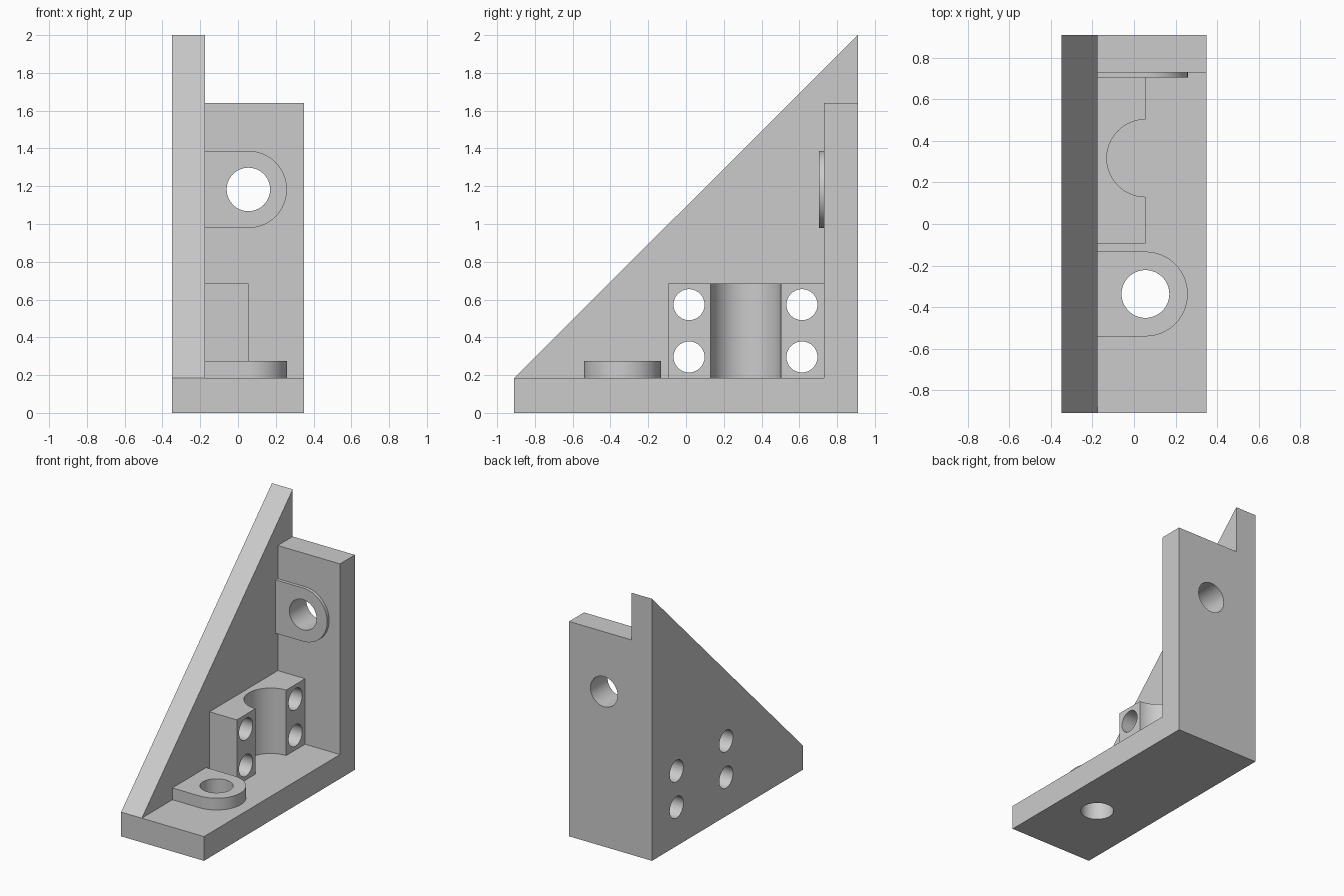
import bpy
import math
from mathutils import Matrix, Vector
import bmesh

cube = bpy.data.objects.get("Cube")
if cube:
    bpy.data.objects.remove(cube, do_unlink=True)

grey = bpy.data.materials.new("plain grey")
grey.use_nodes = True
grey.diffuse_color = (0.6, 0.6, 0.6, 1)
grey.node_tree.nodes["Principled BSDF"].inputs["Base Color"].default_value = (0.6, 0.6, 0.6, 1)

# Main dimensions
LEFT, RIGHT, WALL = -0.35, 0.35, -0.175
FRONT, BACK, BACK_IN = -0.91, 0.91, 0.73
FLOOR, TOP, BACK_TOP = 0.185, 2.0, 1.64
HOLE_X, FOOT_Y, BACK_HOLE_Z = 0.055, -0.337, 1.183


def prism(name, profile, depth):
    """Extrude a closed list of 3D points along the depth vector."""
    bm = bmesh.new()
    face = bm.faces.new([bm.verts.new(p) for p in profile])
    out = bmesh.ops.extrude_face_region(bm, geom=[face])
    moved = [v for v in out["geom"] if isinstance(v, bmesh.types.BMVert)]
    bmesh.ops.translate(bm, verts=moved, vec=Vector(depth))
    bmesh.ops.recalc_face_normals(bm, faces=bm.faces)
    mesh = bpy.data.meshes.new(name)
    bm.to_mesh(mesh)
    bm.free()
    mesh.materials.append(grey)
    obj = bpy.data.objects.new(name, mesh)
    bpy.context.collection.objects.link(obj)
    return obj


def box(name, x0, x1, y0, y1, z0, z1):
    return prism(name, [(x0, y0, z0), (x1, y0, z0), (x1, y1, z0), (x0, y1, z0)], (0, 0, z1 - z0))


def cylinder(name, centre, axis, radius, length):
    rot = Vector((0, 0, 1)).rotation_difference(Vector(axis)).to_matrix().to_4x4()
    place = Matrix.Translation(centre) @ rot
    ring = [place @ Vector((radius * math.cos(a), radius * math.sin(a), -length / 2))
            for a in (2 * math.pi * i / 64 for i in range(64))]
    return prism(name, ring, Vector(axis) * length)


def tab_outline(start, radius):
    """Straight tab with a rounded end, as flat (x, offset) pairs."""
    arc = [(HOLE_X + radius * math.cos(a), radius * math.sin(a))
           for a in (math.pi * (i / 32 - 0.5) for i in range(33))]
    return [(start, -radius)] + arc + [(start, radius)]


# Plates; neighbours overlap so that they fuse cleanly
bracket = box("angle_bracket", LEFT, RIGHT, FRONT, BACK, 0, FLOOR)
back_plate = box("back_plate", LEFT, RIGHT, BACK_IN, BACK, 0, BACK_TOP)
side_gusset = prism("side_gusset", [(LEFT, FRONT, 0), (LEFT, BACK, 0), (LEFT, BACK, TOP),
                                    (LEFT, FRONT, FLOOR)], (WALL - LEFT, 0, 0))

# Clamp block with a half-round channel
clamp_block = box("clamp_block", WALL - 0.05, HOLE_X, -0.093, BACK_IN + 0.05, FLOOR - 0.05, 0.685)
channel = cylinder("channel_cutter", (HOLE_X, 0.317, 0.685), (0, 0, 1), 0.186, 1.0)

# Rounded bosses around the mounting holes
outline = tab_outline(WALL - 0.05, 0.204)
foot_boss = prism("foot_boss", [(x, FOOT_Y + o, FLOOR - 0.05) for x, o in outline], (0, 0, 0.14))
back_boss = prism("back_boss", [(x, BACK_IN + 0.05, BACK_HOLE_Z + o) for x, o in outline],
                  (0, -0.075, 0))

# Hole cutters
holes = [cylinder("foot_hole", (HOLE_X, FOOT_Y, 0.1), (0, 0, 1), 0.115, 1),
         cylinder("back_hole", (HOLE_X, 0.8, BACK_HOLE_Z), (0, 1, 0), 0.115, 1)]
for y in (0.016, 0.614):
    for z in (0.296, 0.573):
        holes.append(cylinder("bolt_hole", (-0.2, y, z), (1, 0, 0), 0.082, 1))


def combine(target, parts, operation):
    """Apply a boolean with each part, then discard the parts."""
    for part in parts:
        mod = target.modifiers.new(part.name, "BOOLEAN")
        mod.operation = operation
        mod.solver = "EXACT"
        mod.object = part
    graph = bpy.context.evaluated_depsgraph_get()
    target.data = bpy.data.meshes.new_from_object(target.evaluated_get(graph))
    target.modifiers.clear()
    for part in parts:
        bpy.data.objects.remove(part, do_unlink=True)


# The channel stops at the floor because only the block is cut
combine(clamp_block, [channel], "DIFFERENCE")
combine(bracket, [back_plate, side_gusset, clamp_block, foot_boss, back_boss], "UNION")
combine(bracket, holes, "DIFFERENCE")
bracket.data.name = "angle_bracket"

# Smooth the round walls, keep the edges sharp
bpy.ops.object.select_all(action="DESELECT")
bracket.select_set(True)
bpy.context.view_layer.objects.active = bracket
bpy.ops.object.shade_smooth_by_angle(angle=math.radians(30))
